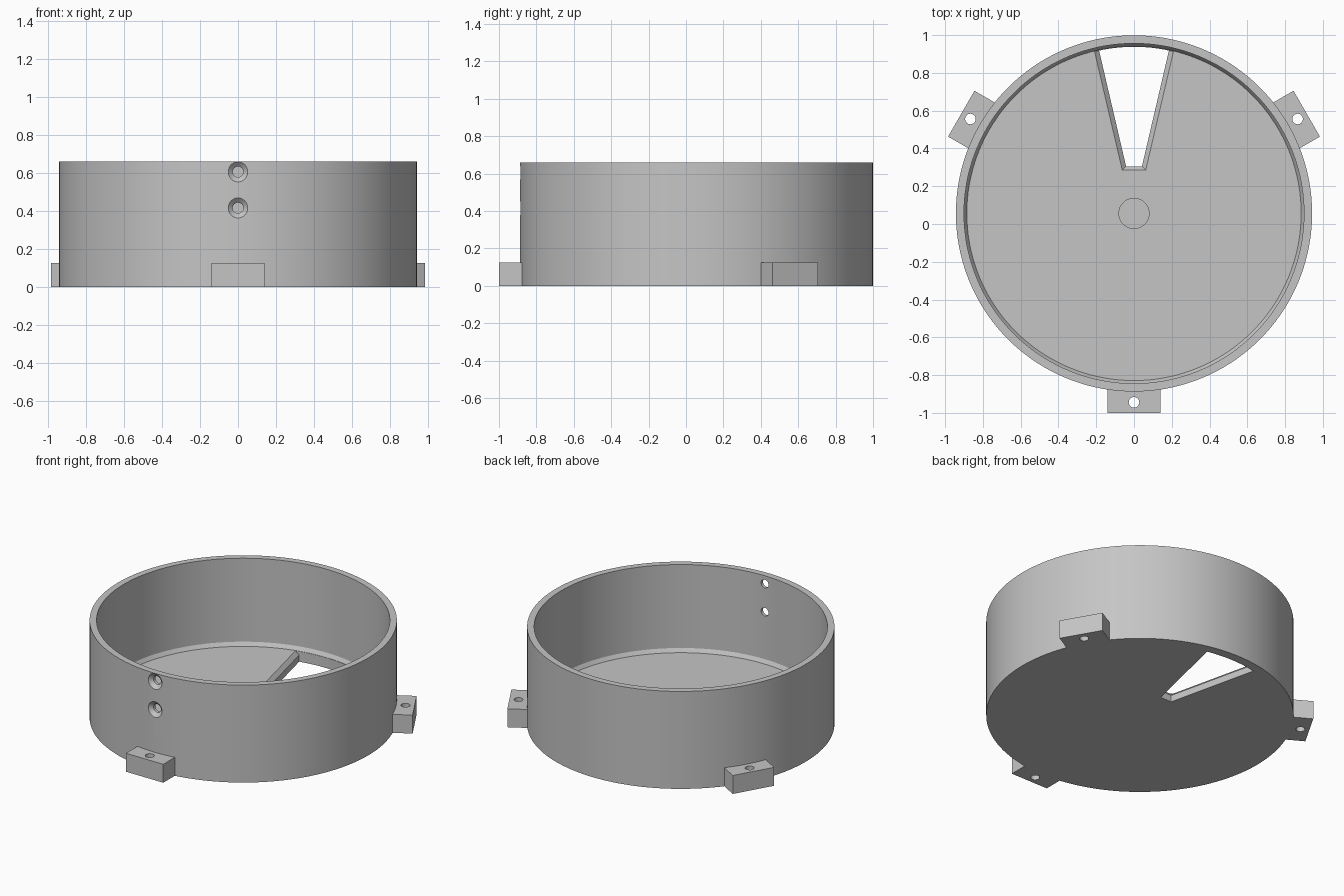
import bpy, bmesh
from math import sin, cos, pi, radians
from mathutils import Matrix, Vector

cube = bpy.data.objects.get("Cube")
if cube:
    bpy.data.objects.remove(cube, do_unlink=True)

CENTRE = Vector((0, 0.056, 0))
HEIGHT, RADIUS, INNER, FLOOR = 0.66, 0.943, 0.90, 0.07

grey = bpy.data.materials.new("plain grey")
grey.use_nodes = True
grey.diffuse_color = (0.56, 0.56, 0.56, 1)
grey.node_tree.nodes["Principled BSDF"].inputs["Base Color"].default_value = grey.diffuse_color


def make_object(name, bm):
    bmesh.ops.recalc_face_normals(bm, faces=bm.faces)
    mesh = bpy.data.meshes.new(name)
    bm.to_mesh(mesh)
    bm.free()
    mesh.materials.append(grey)
    obj = bpy.data.objects.new(name, mesh)
    bpy.context.collection.objects.link(obj)
    return obj


def stack(name, rings):
    """Closed solid skinned through rings of equal point count."""
    bm = bmesh.new()
    loops = [[bm.verts.new(p) for p in ring] for ring in rings]
    n = len(loops[0])
    for a, b in zip(loops, loops[1:]):
        for i in range(n):
            j = (i + 1) % n
            bm.faces.new((a[i], a[j], b[j], b[i]))
    bm.faces.new(loops[0])
    bm.faces.new(loops[-1])
    return make_object(name, bm)


def turned(name, profile, sides):
    """Solid of revolution about z from (radius, z) pairs."""
    return stack(name, [[(r * cos(2 * pi * i / sides), r * sin(2 * pi * i / sides), z)
                         for i in range(sides)] for r, z in profile])


def select_only(obj):
    bpy.ops.object.select_all(action='DESELECT')
    obj.select_set(True)
    bpy.context.view_layer.objects.active = obj


def cut(obj, cutter):
    cutter.hide_render = True
    mod = obj.modifiers.new("cut", 'BOOLEAN')
    mod.operation, mod.solver, mod.object = 'DIFFERENCE', 'EXACT', cutter
    select_only(obj)
    bpy.ops.object.modifier_apply(modifier=mod.name)
    bpy.data.objects.remove(cutter, do_unlink=True)


def finish(obj):
    select_only(obj)
    bpy.ops.object.shade_smooth_by_angle(angle=radians(25))


def wedge_ring(tip_half, tip_y, end_angle, z, radius=0.882):
    """Outline of the floor opening: narrow tip and curved outer end."""
    points = [(-tip_half, tip_y, z), (tip_half, tip_y, z)]
    for i in range(13):
        a = radians(end_angle) * (1 - i / 6)
        points.append((radius * sin(a), radius * cos(a), z))
    return points


# Round tray with a sloped edge around its floor
body = turned("round_tray", [(RADIUS, 0), (RADIUS, HEIGHT), (INNER, HEIGHT),
                             (INNER, FLOOR + 0.025), (0.885, FLOOR)], 144)

# Wedge opening with bevelled upper edge
cut(body, stack("wedge_cutter", [
    wedge_ring(0.042, 0.249, 12.1, -0.1), wedge_ring(0.042, 0.249, 12.1, FLOOR - 0.025),
    wedge_ring(0.062, 0.229, 13.7, FLOOR), wedge_ring(0.062, 0.229, 13.7, FLOOR + 0.1)]))

# Shallow pivot recess in the floor
cut(body, turned("pivot_cutter", [(0.08, FLOOR - 0.03), (0.08, FLOOR + 0.1)], 48))

# Countersunk screw holes through the front wall
for z in (0.605, 0.415):
    drill = turned("screw_cutter", [(0.028, -0.1), (0.028, 0.02), (0.053, 0.043), (0.053, 0.1)], 32)
    drill.data.transform(Matrix.Translation((0, -INNER, z)) @ Matrix.Rotation(pi / 2, 4, 'X'))
    cut(body, drill)
body.data.transform(Matrix.Translation(CENTRE))
finish(body)

# Three drilled mounting tabs
for name, angle in (("front", 0), ("left", 120), ("right", -120)):
    bm = bmesh.new()
    bmesh.ops.create_cube(bm, size=1, matrix=Matrix.Translation((0, -0.99, 0.0625))
                          @ Matrix.Diagonal((0.28, 0.132, 0.125, 1)))
    tab = make_object(name + "_mounting_tab", bm)
    drill = turned("tab_cutter", [(0.028, -0.1), (0.028, 0.3)], 32)
    drill.data.transform(Matrix.Translation((0, -1.0, 0)))
    cut(tab, drill)
    tab.data.transform(Matrix.Translation(CENTRE) @ Matrix.Rotation(radians(angle), 4, 'Z'))
    finish(tab)
